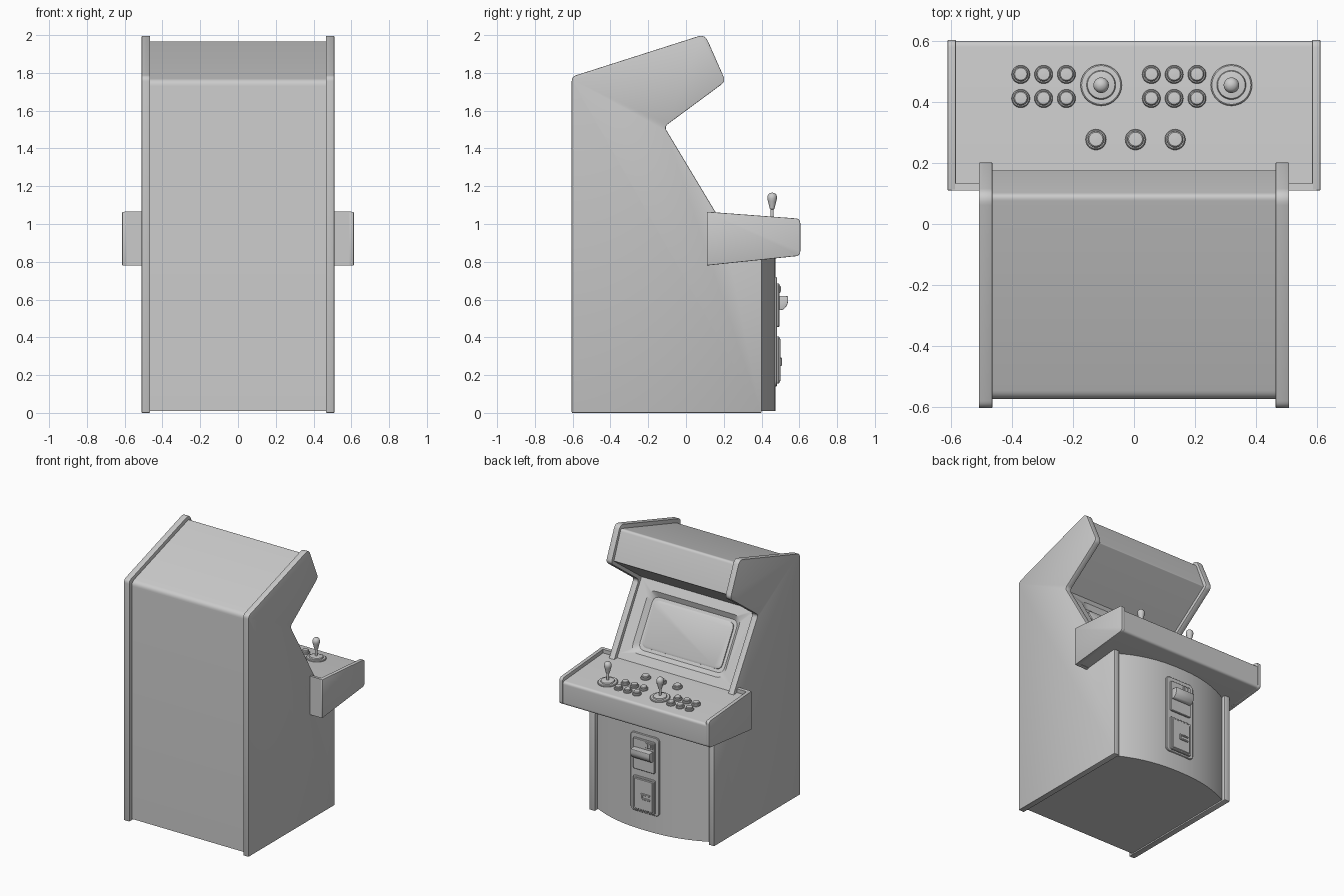
import bpy, bmesh, math
from mathutils import Vector, Matrix

if "Cube" in bpy.data.objects:
    bpy.data.objects.remove(bpy.data.objects["Cube"])

SLOPE = 0.073                      # fall of the control deck towards the player
DECK = lambda y: 1.037 - SLOPE * (y - 0.11)


def finish(name, bm, matrix=None, bevel=0.0, segs=2):
    bmesh.ops.recalc_face_normals(bm, faces=bm.faces[:])
    me = bpy.data.meshes.new(name)
    bm.to_mesh(me)
    bm.free()
    ob = bpy.data.objects.new(name, me)
    bpy.context.collection.objects.link(ob)
    if matrix:
        ob.matrix_world = matrix
    bpy.ops.object.select_all(action='DESELECT')
    ob.select_set(True)
    bpy.context.view_layer.objects.active = ob
    if bevel:
        m = ob.modifiers.new("bevel", 'BEVEL')
        m.width, m.segments, m.limit_method = bevel, segs, 'ANGLE'
        m.angle_limit = math.radians(35)
        bpy.ops.object.modifier_apply(modifier=m.name)
    bpy.ops.object.shade_smooth_by_angle(angle=math.radians(35))
    return ob


def loft(name, rings, closed=False, **kw):
    """Skin a list of equal-length point rings and cap both ends."""
    bm = bmesh.new()
    vs = [[bm.verts.new(p) for p in r] for r in rings]
    for a, b in zip(vs, vs[1:]):
        for i in range(len(a)):
            j = (i + 1) % len(a)
            bm.faces.new((a[i], a[j], b[j], b[i]))
    bm.faces.new(vs[0])
    bm.faces.new(vs[-1])
    return finish(name, bm, **kw)


def fillet(pts, n=6):
    """Round the corners of a closed outline given as (a, b, radius)."""
    out = []
    for i, (a, b, r) in enumerate(pts):
        c = Vector((a, b))
        if not r:
            out.append(c)
            continue
        p = Vector(pts[i - 1][:2]) - c
        q = Vector(pts[(i + 1) % len(pts)][:2]) - c
        s, e = c + p.normalized() * r, c + q.normalized() * r
        for k in range(n + 1):
            t = k / n
            out.append(s * (1 - t) ** 2 + c * 2 * t * (1 - t) + e * t * t)
    return out


def side_extrude(name, pts, x0, x1, **kw):
    out = fillet(pts)
    return loft(name, [[(x, p.x, p.y) for p in out] for x in (x0, x1)], **kw)


def rounded_rect(w, h, r, z):
    return [(p.x, p.y, z) for p in fillet([(-w, -h, r), (w, -h, r), (w, h, r), (-w, h, r)])]


def lathe(name, prof, loc, tilt=0.0, n=28):
    rings = [[(r * math.cos(2 * math.pi * i / n), r * math.sin(2 * math.pi * i / n), z)
              for i in range(n)] for r, z in prof]
    return loft(name, rings, matrix=Matrix.Translation(loc) @ Matrix.Rotation(tilt, 4, 'X'))


# side panels
panel = [(-0.605, 0, 0), (-0.605, 1.78, 0.025), (0.10, 2.005, 0.04), (0.21, 1.755, 0.03),
         (-0.115, 1.515, 0.025), (0.155, 1.065, 0), (0.20, 0.98, 0), (0.40, 0.95, 0), (0.40, 0, 0)]
for s, n in ((-1, "left"), (1, "right")):
    side_extrude(n + "_side_panel", panel, s * 0.465, s * 0.51, bevel=0.004)

# main body between the panels
body = side_extrude("cabinet_body", [
    (-0.575, 0.01, 0), (-0.575, 1.76, 0.03), (0.095, 1.972, 0.02), (0.178, 1.763, 0.006),
    (-0.145, 1.525, 0), (0.125, 1.06, 0), (0.16, 1.0, 0), (0.36, 0.95, 0), (0.36, 0.01, 0)],
    -0.466, 0.466)

# screen recess and glass, laid in the sloping bezel plane
t = 0.53
up = Vector((0, -0.27, 0.465)).normalized()
nrm = Vector((0, up.z, -up.y))
frame = Matrix.Identity(4)
for c, v in enumerate((Vector((-1, 0, 0)), up, nrm, Vector((0, -0.145 + 0.27 * t, 1.525 - 0.465 * t)))):
    for r in range(3):
        frame[r][c] = v[r]
cutter = loft("screen_cutter", [rounded_rect(0.346, 0.186, 0.05, -0.03),
                                rounded_rect(0.378, 0.218, 0.06, 0.0),
                                rounded_rect(0.378, 0.218, 0.06, 0.03)], matrix=frame)
cutter.hide_render = True
bpy.context.view_layer.update()
m = body.modifiers.new("recess", 'BOOLEAN')
m.operation, m.object, m.solver = 'DIFFERENCE', cutter, 'EXACT'
bpy.context.view_layer.objects.active = body
bpy.ops.object.modifier_apply(modifier=m.name)
bpy.data.objects.remove(cutter)
loft("screen_glass", [rounded_rect(0.325, 0.165, 0.045, -0.035), rounded_rect(0.325, 0.165, 0.045, -0.022),
                      rounded_rect(0.312, 0.152, 0.04, -0.015)], matrix=frame)

# bowed front panel below the deck
N = 24
plan = [(0.465 * u, 0.475 - 0.105 * abs(u) ** 2.3) for u in (2 * i / N - 1 for i in range(N + 1))]
plan += [(0.465, 0.34), (-0.465, 0.34)]
loft("curved_front_panel", [[(x, y, z) for x, y in plan] for z in (0.01, 0.90)])

# control deck, its end caps and rear rims
side_extrude("control_deck", [(0.13, 0.785, 0), (0.13, DECK(0.13), 0), (0.602, DECK(0.602), 0.02),
                              (0.602, 0.832, 0.02)], -0.59, 0.59)
cap = [(0.11, 0.78, 0), (0.11, 1.065, 0), (0.605, 1.028, 0.025), (0.605, 0.832, 0.025)]
rim = [(0.11, 0.78, 0), (0.11, 1.065, 0), (0.133, 1.063, 0), (0.133, 0.783, 0)]
for s, n in ((-1, "left"), (1, "right")):
    side_extrude(n + "_deck_end_cap", cap, s * 0.585, s * 0.613, bevel=0.004)
    side_extrude(n + "_deck_rear_rim", rim, s * 0.50, s * 0.60)

# buttons
button = [(0.030, -0.01), (0.030, 0.008), (0.027, 0.012), (0.0235, 0.012), (0.0235, 0.021), (0.020, 0.025), (0.004, 0.026)]
tilt = -math.atan(SLOPE)
for g, x0 in enumerate((-0.372, 0.057)):
    for i in range(3):
        for j, y in enumerate((0.412, 0.491)):
            lathe(f"button_{g}_{i}_{j}", button, (x0 + i * 0.075, y, DECK(y)), tilt)
big = [(r * 1.13, z) for r, z in button]
for i, x in enumerate((-0.125, 0.005, 0.135)):
    lathe(f"start_button_{i}", big, (x, 0.277, DECK(0.277)), tilt)

# joysticks
base = [(0.068, -0.01), (0.068, 0.006), (0.064, 0.010), (0.048, 0.010), (0.045, 0.018), (0.020, 0.022), (0.008, 0.022)]
stick = [(0.0085, 0), (0.0085, 0.066), (0.012, 0.068), (0.015, 0.080), (0.022, 0.108), (0.0255, 0.122),
         (0.0255, 0.132), (0.022, 0.143), (0.014, 0.151), (0.003, 0.154)]
for i, x in enumerate((-0.108, 0.32)):
    loc = (x, 0.456, DECK(0.456))
    lathe(f"joystick_base_{i}", base, loc, tilt)
    lathe(f"joystick_handle_{i}", stick, loc)

# coin door: plates face +y, local y is up
def plate(name, x, z, w, h, r, y0, y1, ch=0.004):
    M = Matrix(((-1, 0, 0, x), (0, 0, 1, 0), (0, 1, 0, z), (0, 0, 0, 1)))
    return loft(name, [rounded_rect(w, h, r, y0), rounded_rect(w, h, r, y1 - ch),
                       rounded_rect(w - ch, h - ch, max(r - ch, 0.002), y1)], matrix=M)

plate("coin_door_plate", 0, 0.43, 0.118, 0.29, 0.035, 0.46, 0.482)
for n, z, h in (("coin_upper_rim", 0.57, 0.115), ("coin_lower_door", 0.28, 0.125)):
    plate(n, 0, z, 0.088, h, 0.012, 0.475, 0.495)
plate("coin_lower_panel", 0, 0.28, 0.076, 0.113, 0.01, 0.48, 0.50)
plate("coin_slot_block", -0.045, 0.655, 0.03, 0.022, 0.006, 0.48, 0.499)
for i in (-1, 1):
    plate(f"coin_slot_{i}", -0.045 + i * 0.012, 0.655, 0.005, 0.014, 0.003, 0.49, 0.503, 0.002)
side_extrude("coin_return_hood", [(0.48, 0.62, 0), (0.54, 0.618, 0.006), (0.54, 0.575, 0.02),
                                  (0.515, 0.545, 0.012), (0.48, 0.545, 0)], -0.078, 0.078, bevel=0.003)
# U-shaped door latch
for i, dz in enumerate((-0.016, 0.016)):
    plate(f"latch_bar_{i}", -0.02, 0.27 + dz, 0.036, 0.006, 0.004, 0.49, 0.507, 0.002)
plate("latch_end", 0.012, 0.27, 0.006, 0.02, 0.004, 0.49, 0.507, 0.002)
